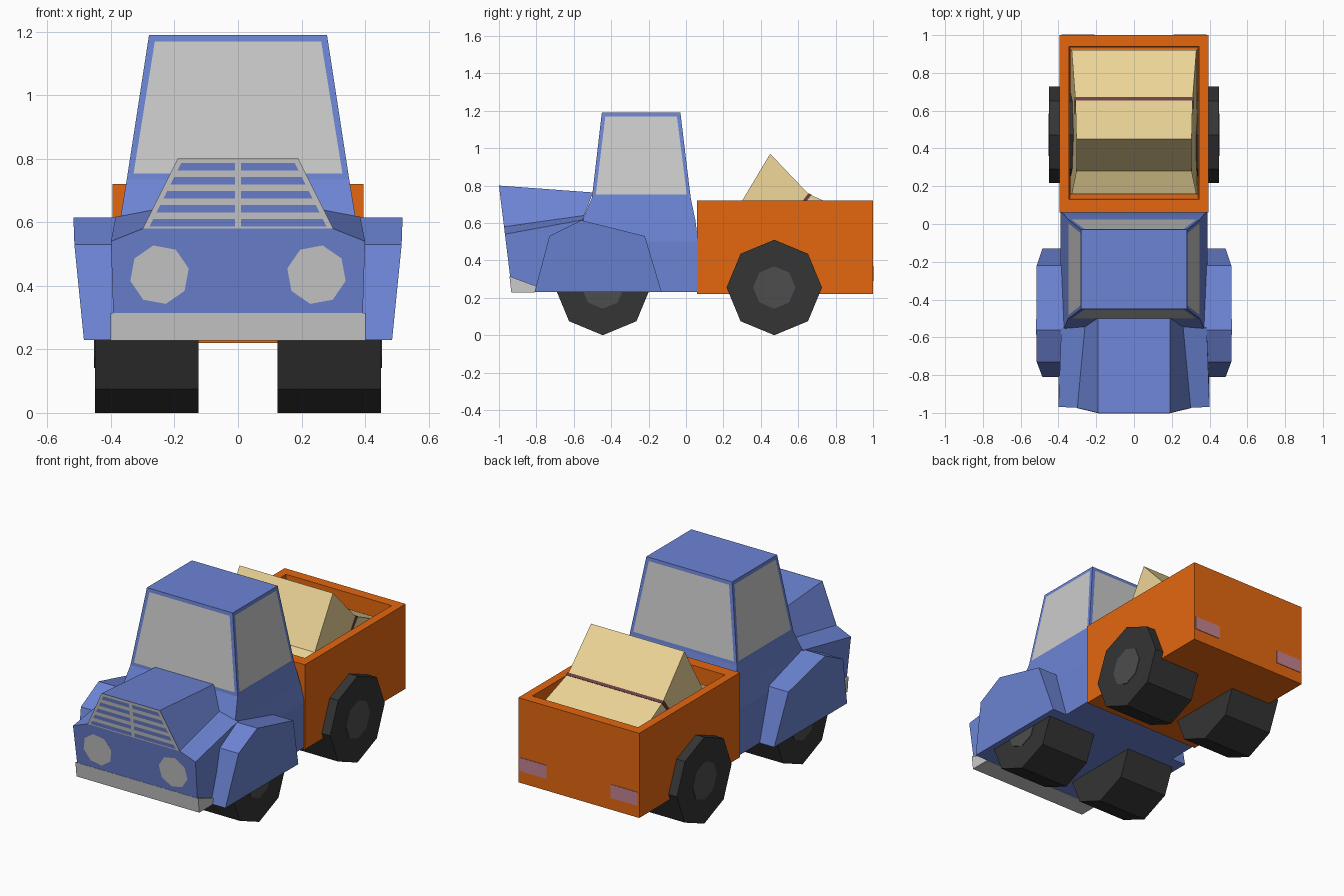
import bpy, bmesh, math

if "Cube" in bpy.data.objects:
    bpy.data.objects.remove(bpy.data.objects["Cube"])


def material(name, rgb):
    m = bpy.data.materials.new(name)
    m.diffuse_color = (*rgb, 1)
    m.use_nodes = True
    m.node_tree.nodes["Principled BSDF"].inputs["Base Color"].default_value = m.diffuse_color
    return m


BLUE = material("blue paint", (0.15, 0.23, 0.66))
ORANGE = material("orange paint", (0.78, 0.135, 0.005))
CARD = material("card", (0.84, 0.66, 0.31))
TAPE = material("tape", (0.16, 0.05, 0.06))
RUBBER = material("rubber", (0.035, 0.035, 0.035))
HUB = material("hub", (0.075, 0.075, 0.075))
LAMP = material("tail lamp", (0.55, 0.22, 0.28))
GREY = material("grey", (0.6, 0.6, 0.6))


def to_object(name, bm, *mats):
    bmesh.ops.recalc_face_normals(bm, faces=bm.faces)
    me = bpy.data.meshes.new(name)
    bm.to_mesh(me)
    bm.free()
    for m in mats:
        me.materials.append(m)
    ob = bpy.data.objects.new(name, me)
    bpy.context.collection.objects.link(ob)
    return ob


def loft_mesh(rings):
    """Skin a list of equal-length closed rings and cap both ends."""
    bm = bmesh.new()
    vs = [[bm.verts.new(p) for p in r] for r in rings]
    n = len(rings[0])
    for a, b in zip(vs, vs[1:]):
        for i in range(n):
            bm.faces.new((a[i], a[(i + 1) % n], b[(i + 1) % n], b[i]))
    bm.faces.new(vs[0])
    bm.faces.new(vs[-1])
    bmesh.ops.recalc_face_normals(bm, faces=bm.faces)
    return bm


def loft(name, rings, mat):
    return to_object(name, loft_mesh(rings), mat)


def prism(name, yz, x0, x1, mat):
    return loft(name, [[(x, y, z) for y, z in yz] for x in (x0, x1)], mat)


def rect(w, y0, y1, z):
    return [(-w, y0, z), (w, y0, z), (w, y1, z), (-w, y1, z)]


def octagon(cx, cy, r, turn=0.0):
    return [(cx + r * math.cos(turn + i * math.pi / 4),
             cy + r * math.sin(turn + i * math.pi / 4)) for i in range(8)]


def front_y(z):
    """The nose is one sloping plane."""
    return -0.93 - 0.123 * (z - 0.23)


def front_panels(name, polys, lift, mat):
    """Flat panels laid on the nose, given as (x, z) outlines."""
    bm = bmesh.new()
    for poly in polys:
        bm.faces.new([bm.verts.new((x, front_y(z) - lift, z)) for x, z in poly])
    ob = to_object(name, bm, mat)
    if ob.data.polygons[0].normal.y > 0:
        ob.data.flip_normals()
    return ob


# Cab with inset windows on all four sides
bm = loft_mesh([rect(0.39, -0.55, 0.065, 0.23), rect(0.39, -0.56, 0.065, 0.50),
                rect(0.37, -0.555, 0.05, 0.615), rect(0.35, -0.503, 0.025, 0.735),
                rect(0.28, -0.45, -0.03, 1.19)])
panes = [f for f in bm.faces
         if abs(f.calc_center_median().z - 0.9625) < 0.02]
bmesh.ops.inset_individual(bm, faces=panes, thickness=0.028)
for f in panes:
    f.material_index = 1
to_object("cab", bm, BLUE, GREY)

# Hood: half sections mirrored across x, lofted front to back
nose = [(x, front_y(z), z) for x, z in
        ((0.19, 0.80), (0.30, 0.58), (0.40, 0.54), (0.39, 0.23))]
rear = [(0.19, -0.497, 0.763), (0.26, -0.545, 0.64),
        (0.385, -0.55, 0.617), (0.39, -0.50, 0.23)]
loft("hood", [h + [(-x, y, z) for x, y, z in reversed(h)] for h in (nose, rear)], BLUE)

# Grille frame and its slots
front_panels("grille", [[(-0.19, 0.80), (0.19, 0.80), (0.30, 0.58), (-0.30, 0.58)]],
             0.002, GREY)


def edge(z):
    return 0.172 + (0.80 - z) * 0.5


slots = []
for i in range(5):
    t = 0.786 - 0.044 * i
    b = t - 0.023
    slots.append([(0.01, t), (edge(t), t), (edge(b), b), (0.01, b)])
    slots.append([(-0.01, b), (-edge(b), b), (-edge(t), t), (-0.01, t)])
front_panels("grille_slots", slots, 0.004, BLUE)

# Bumper wrapping the lower nose
prism("bumper", [(-0.944, 0.315), (-0.934, 0.228), (-0.81, 0.228), (-0.80, 0.262)],
      -0.401, 0.401, GREY)

# Parts on both sides
FENDER = [(0.485, -0.81, 0.23), (0.515, -0.73, 0.53), (0.518, -0.56, 0.615),
          (0.515, -0.22, 0.53), (0.485, -0.13, 0.23)]
for s, side in ((1, "right"), (-1, "left")):
    loft("fender_" + side, [[(s * 0.36, y, z) for x, y, z in FENDER],
                            [(s * x, y, z) for x, y, z in FENDER]], BLUE)
    lamp = [(s * x, z) for x, z in octagon(0.247, 0.435, 0.094, math.radians(-12))]
    front_panels("headlight_" + side, [lamp if s > 0 else lamp[::-1]], 0.003, GREY)
    for y, end in ((-0.445, "front"), (0.472, "rear")):
        prism(f"{end}_wheel_{side}", octagon(y, 0.255, 0.255), s * 0.125, s * 0.45, RUBBER)
        prism(f"{end}_hub_{side}", octagon(y, 0.255, 0.113, math.pi / 2),
              s * 0.42, s * 0.453, HUB)
    loft("tail_lamp_" + side, [[(s * x, y, z) for x, z in
         ((0.21, 0.29), (0.385, 0.29), (0.385, 0.37), (0.21, 0.37))]
         for y in (0.99, 1.003)], LAMP)

# Open cargo bed
loft("cargo_bed", [rect(0.395, 0.06, 1.0, 0.22), rect(0.395, 0.06, 1.0, 0.72),
                   rect(0.345, 0.13, 0.94, 0.72), rect(0.34, 0.135, 0.935, 0.34)], ORANGE)

# Load in the bed: peaked carton sloping down to the tail
LOAD = [(0.33, 0.16, 0.64), (0.305, 0.28, 0.685), (0.305, 0.45, 0.97),
        (0.31, 0.655, 0.755), (0.33, 0.92, 0.635), (0.335, 0.925, 0.34),
        (0.335, 0.155, 0.34)]
loft("carton", [[(s * w, y, z) for w, y, z in LOAD] for s in (-1, 1)], CARD)

# Tape band over the carton's crease
prism("carton_tape", [(0.655, 0.759), (0.672, 0.751), (0.60, 0.66), (0.585, 0.67)],
      -0.315, 0.315, TAPE)
